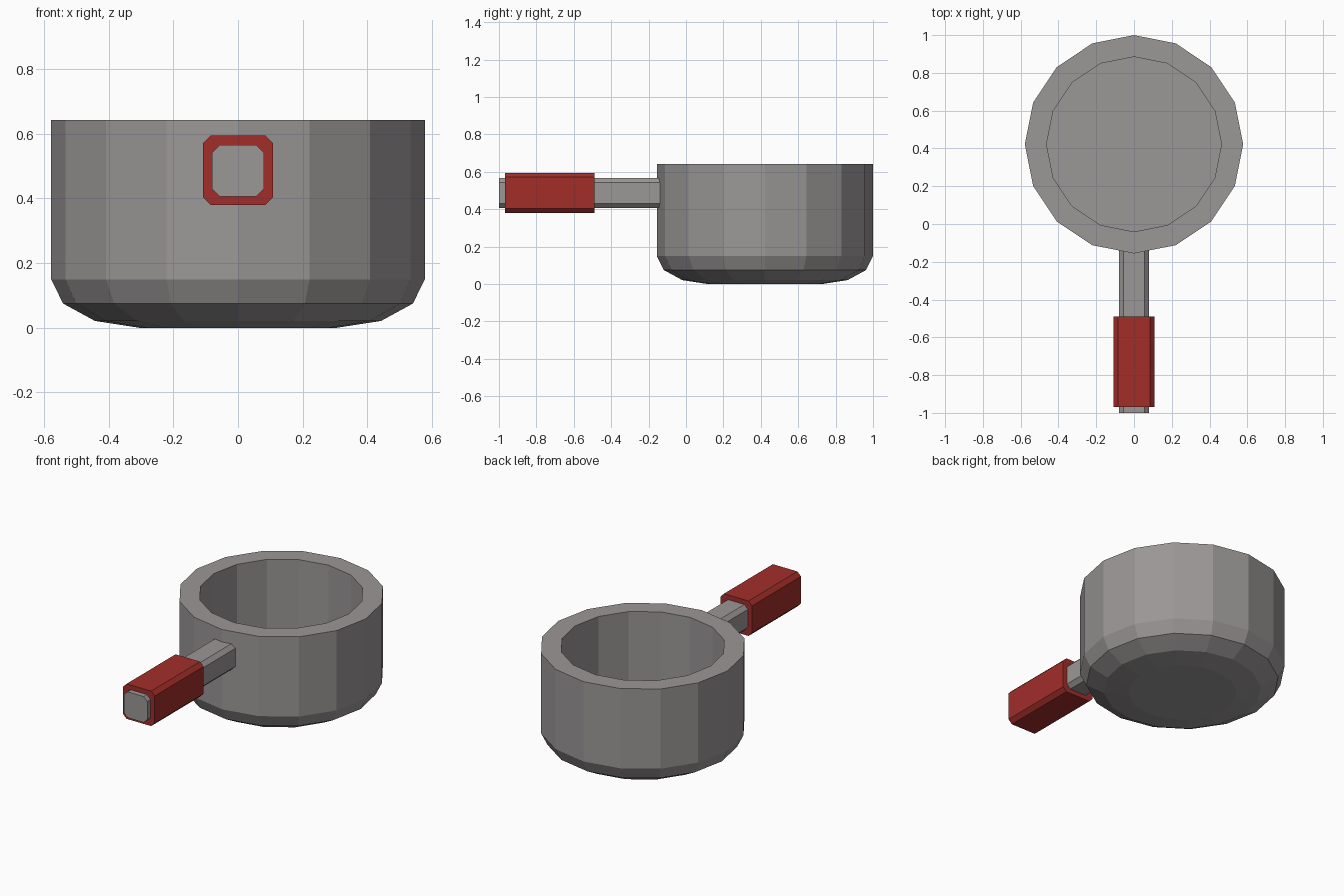
import bpy, math

if "Cube" in bpy.data.objects:
    bpy.data.objects.remove(bpy.data.objects["Cube"])

SIDES = 16
CENTRE_Y = 0.422


def make_object(name, verts, faces, material):
    mesh = bpy.data.meshes.new(name)
    mesh.from_pydata(verts, [], faces)
    mesh.update()
    mesh.materials.append(material)
    obj = bpy.data.objects.new(name, mesh)
    bpy.context.collection.objects.link(obj)
    return obj


def make_material(name, colour):
    mat = bpy.data.materials.new(name)
    mat.diffuse_color = (*colour, 1)
    mat.use_nodes = True
    mat.node_tree.nodes["Principled BSDF"].inputs["Base Color"].default_value = mat.diffuse_color
    return mat


def lathe(name, profile, material):
    """Spin an (r, z) profile from bottom centre outward; both ends are capped."""
    verts = [(r * math.cos(2 * math.pi * i / SIDES),
              CENTRE_Y + r * math.sin(2 * math.pi * i / SIDES), z)
             for r, z in profile for i in range(SIDES)]
    faces = [tuple(reversed(range(SIDES)))]
    for k in range(len(profile) - 1):
        for i in range(SIDES):
            j = (i + 1) % SIDES
            a, b = k * SIDES, (k + 1) * SIDES
            faces.append((a + i, a + j, b + j, b + i))
    last = (len(profile) - 1) * SIDES
    faces.append(tuple(range(last, last + SIDES)))
    return make_object(name, verts, faces, material)


def chamfered_bar(name, half, cut, y0, y1, z, material):
    """Square bar along y with chamfered long edges."""
    h, c = half, half - cut
    ring = [(h, -c), (h, c), (c, h), (-c, h), (-h, c), (-h, -c), (-c, -h), (c, -h)]
    verts = [(x, y, z + dz) for y in (y0, y1) for x, dz in ring]
    faces = [tuple(range(8)), tuple(reversed(range(8, 16)))]
    faces += [(i, i + 8, (i + 1) % 8 + 8, (i + 1) % 8) for i in range(8)]
    return make_object(name, verts, faces, material)


metal = make_material("dark_metal", (0.33, 0.31, 0.31))
red = make_material("grip_red", (0.36, 0.027, 0.023))

# Pot: rounded base, straight wall, thick rim, flat floor inside
lathe("pot_body", [(0.305, 0.0), (0.442, 0.021), (0.541, 0.075), (0.578, 0.15),
                   (0.578, 0.643), (0.463, 0.643), (0.463, 0.115)], metal)

# Handle rod and red grip sleeve
chamfered_bar("handle_rod", 0.08, 0.024, -1.0, -0.14, 0.486, metal)
chamfered_bar("handle_grip", 0.108, 0.024, -0.968, -0.49, 0.487, red)
